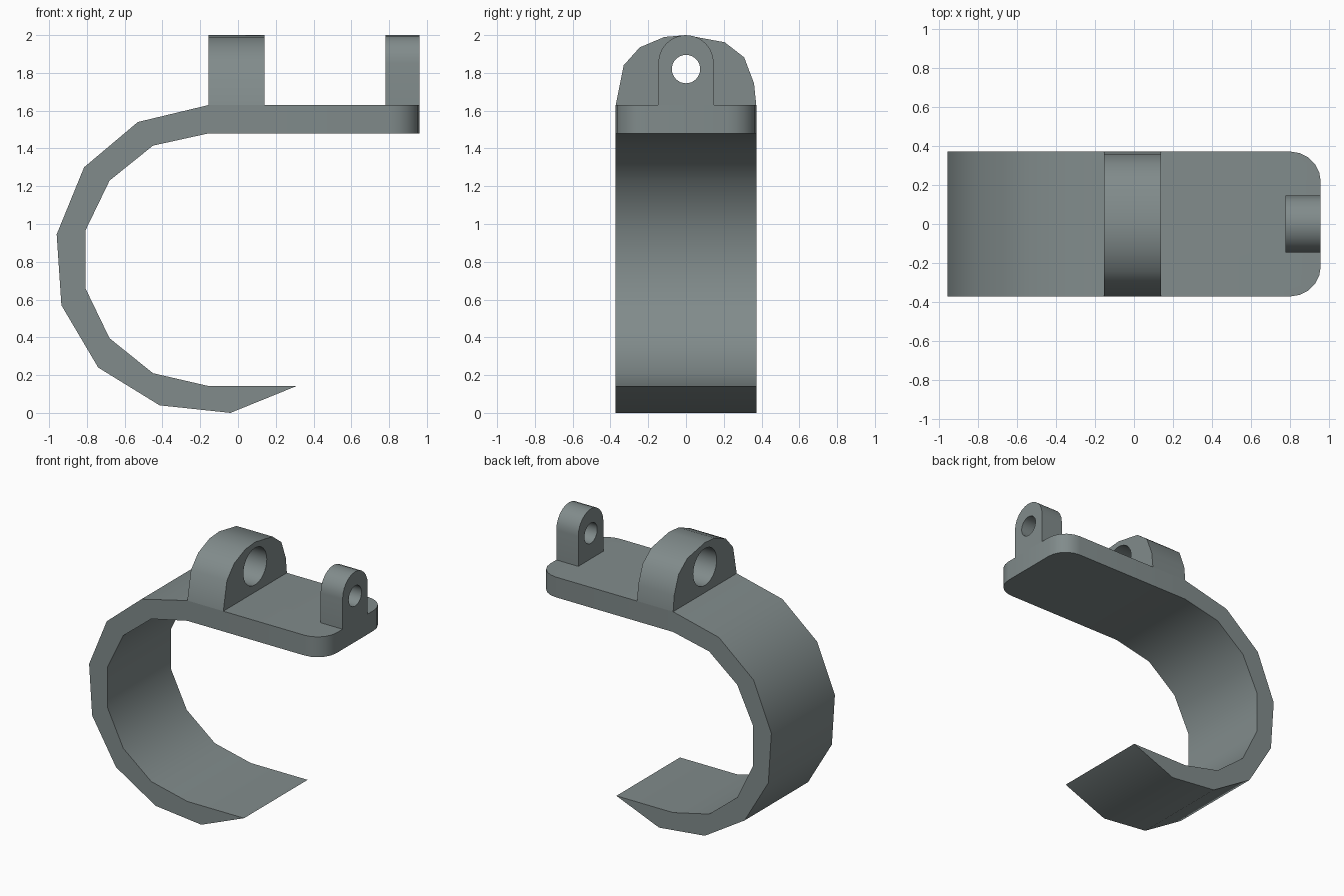
import bpy, bmesh, math
from mathutils import Vector

if "Cube" in bpy.data.objects:
    bpy.data.objects.remove(bpy.data.objects["Cube"])

HALF = 0.372      # half width of the band
EYE_Z = 1.82      # height of both eye holes

grey = bpy.data.materials.new("slate grey")
grey.diffuse_color = (0.22, 0.26, 0.26, 1)
grey.use_nodes = True
grey.node_tree.nodes["Principled BSDF"].inputs["Base Color"].default_value = grey.diffuse_color


def extrude(name, points, direction, corner_x=None):
    """Prism from a closed outline; optionally round the upright edges at corner_x."""
    bm = bmesh.new()
    face = bm.faces.new([bm.verts.new(p) for p in points])
    res = bmesh.ops.extrude_face_region(bm, geom=[face])
    moved = [v for v in res["geom"] if isinstance(v, bmesh.types.BMVert)]
    bmesh.ops.translate(bm, vec=direction, verts=moved)
    if corner_x is not None:
        edges = [e for e in bm.edges
                 if all(abs(v.co.x - corner_x) < 1e-4 for v in e.verts)
                 and abs(e.verts[0].co.y - e.verts[1].co.y) < 1e-4]
        bmesh.ops.bevel(bm, geom=edges, offset=0.155, segments=5,
                        profile=0.5, affect='EDGES')
    bmesh.ops.recalc_face_normals(bm, faces=bm.faces)
    mesh = bpy.data.meshes.new(name)
    bm.to_mesh(mesh)
    bm.free()
    mesh.materials.append(grey)
    obj = bpy.data.objects.new(name, mesh)
    bpy.context.collection.objects.link(obj)
    return obj


def activate(obj):
    bpy.ops.object.select_all(action='DESELECT')
    obj.select_set(True)
    bpy.context.view_layer.objects.active = obj


def smooth(obj):
    activate(obj)
    bpy.ops.object.shade_smooth_by_angle(angle=math.radians(35))


def lug(name, x0, x1, outline, radius):
    """Upright lug with a round eye along x."""
    obj = extrude(name, [(x0, y, z) for y, z in outline], Vector((x1 - x0, 0, 0)))
    bpy.ops.mesh.primitive_cylinder_add(
        vertices=32, radius=radius, depth=1,
        location=((x0 + x1) / 2, 0, EYE_Z), rotation=(0, math.pi / 2, 0))
    cutter = bpy.context.object
    cutter.hide_render = True
    cutter.data.materials.append(grey)
    activate(obj)
    mod = obj.modifiers.new("eye", 'BOOLEAN')
    mod.operation = 'DIFFERENCE'
    mod.solver = 'EXACT'
    mod.object = cutter
    bpy.ops.object.modifier_apply(modifier=mod.name)
    bpy.data.objects.remove(cutter)
    smooth(obj)


# Hook band running into the flat top plate
outer = [(0.96, 1.63), (-0.155, 1.63), (-0.53, 1.54), (-0.815, 1.30),
         (-0.96, 0.945), (-0.935, 0.57), (-0.74, 0.24), (-0.415, 0.04),
         (-0.04, 0.0), (0.31, 0.142)]
inner = [(-0.155, 0.142), (-0.45, 0.21), (-0.68, 0.395), (-0.808, 0.66),
         (-0.808, 0.965), (-0.68, 1.23), (-0.45, 1.415), (-0.155, 1.48),
         (0.96, 1.48)]
band = extrude("hook_band", [(x, -HALF, z) for x, z in outer + inner],
               Vector((0, 2 * HALF, 0)), corner_x=0.96)
smooth(band)

# Wide lug across the plate
wide = [(-HALF, 1.63), (-0.33, 1.84), (-0.245, 1.935), (-0.115, 1.99), (0, 2.0),
        (0.205, 1.962), (0.308, 1.882), (0.36, 1.745), (HALF, 1.63)]
lug("wide_lug", -0.155, 0.14, wide, 0.137)

# Narrow round-topped lug at the plate end
R = 0.147
narrow = [(-R, 1.63)] + [
    (-R * math.cos(math.pi * i / 12), 2.0 - R + R * math.sin(math.pi * i / 12))
    for i in range(13)] + [(R, 1.63)]
lug("narrow_lug", 0.78, 0.96, narrow, 0.075)
